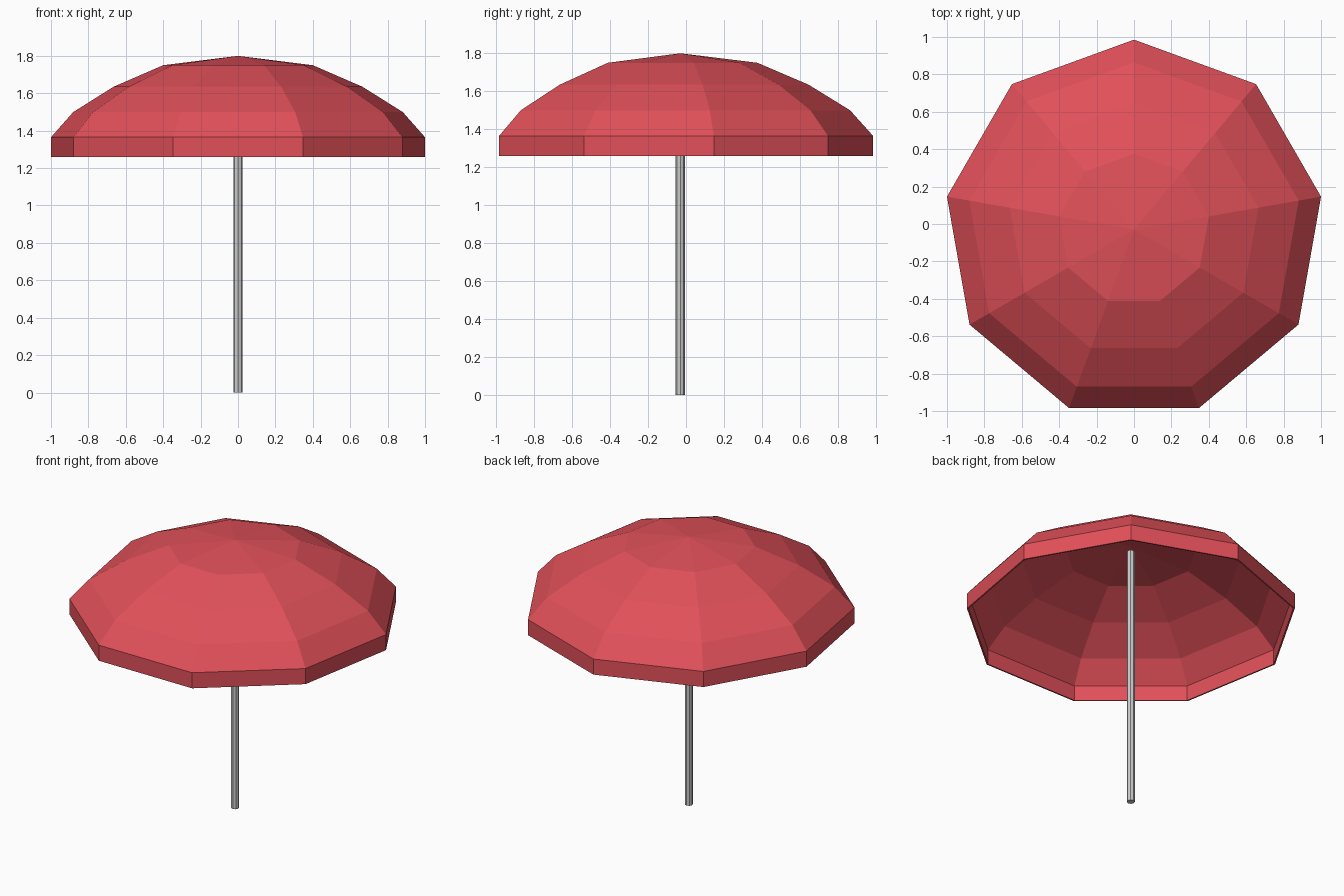
import bpy, bmesh, math

if "Cube" in bpy.data.objects:
    bpy.data.objects.remove(bpy.data.objects["Cube"])

CY = -0.03      # shared centre line of canopy and pole
SIDES = 9

# Canopy: nine-sided lathe of a domed profile ending in a vertical skirt
profile = [(0.406, 1.75), (0.675, 1.635), (0.894, 1.50), (1.0154, 1.365), (1.0154, 1.26)]
bm = bmesh.new()
apex = bm.verts.new((0, CY, 1.80))
rings = []
for r, z in profile:
    ring = []
    for i in range(SIDES):
        a = math.pi / 2 + math.tau * i / SIDES
        ring.append(bm.verts.new((r * math.cos(a), CY + r * math.sin(a), z)))
    rings.append(ring)
for i in range(SIDES):
    j = (i + 1) % SIDES
    bm.faces.new((apex, rings[0][i], rings[0][j]))
    for up, low in zip(rings, rings[1:]):
        bm.faces.new((up[i], low[i], low[j], up[j]))
mesh = bpy.data.meshes.new("canopy")
bm.to_mesh(mesh)
bm.free()
canopy = bpy.data.objects.new("canopy", mesh)
bpy.context.collection.objects.link(canopy)

# Thin cloth thickness, growing inward
solid = canopy.modifiers.new("cloth", 'SOLIDIFY')
solid.thickness = 0.01
solid.offset = -1

red = bpy.data.materials.new("red cloth")
red.diffuse_color = (0.75, 0.08, 0.10, 1)
red.use_nodes = True
red.node_tree.nodes["Principled BSDF"].inputs["Base Color"].default_value = red.diffuse_color
mesh.materials.append(red)

# Pole: slim faceted cylinder from the ground up to the canopy
TOP = 1.76
bpy.ops.mesh.primitive_cylinder_add(vertices=8, radius=0.025, depth=TOP,
                                    location=(0, CY, TOP / 2))
pole = bpy.context.object
pole.name = "pole"
